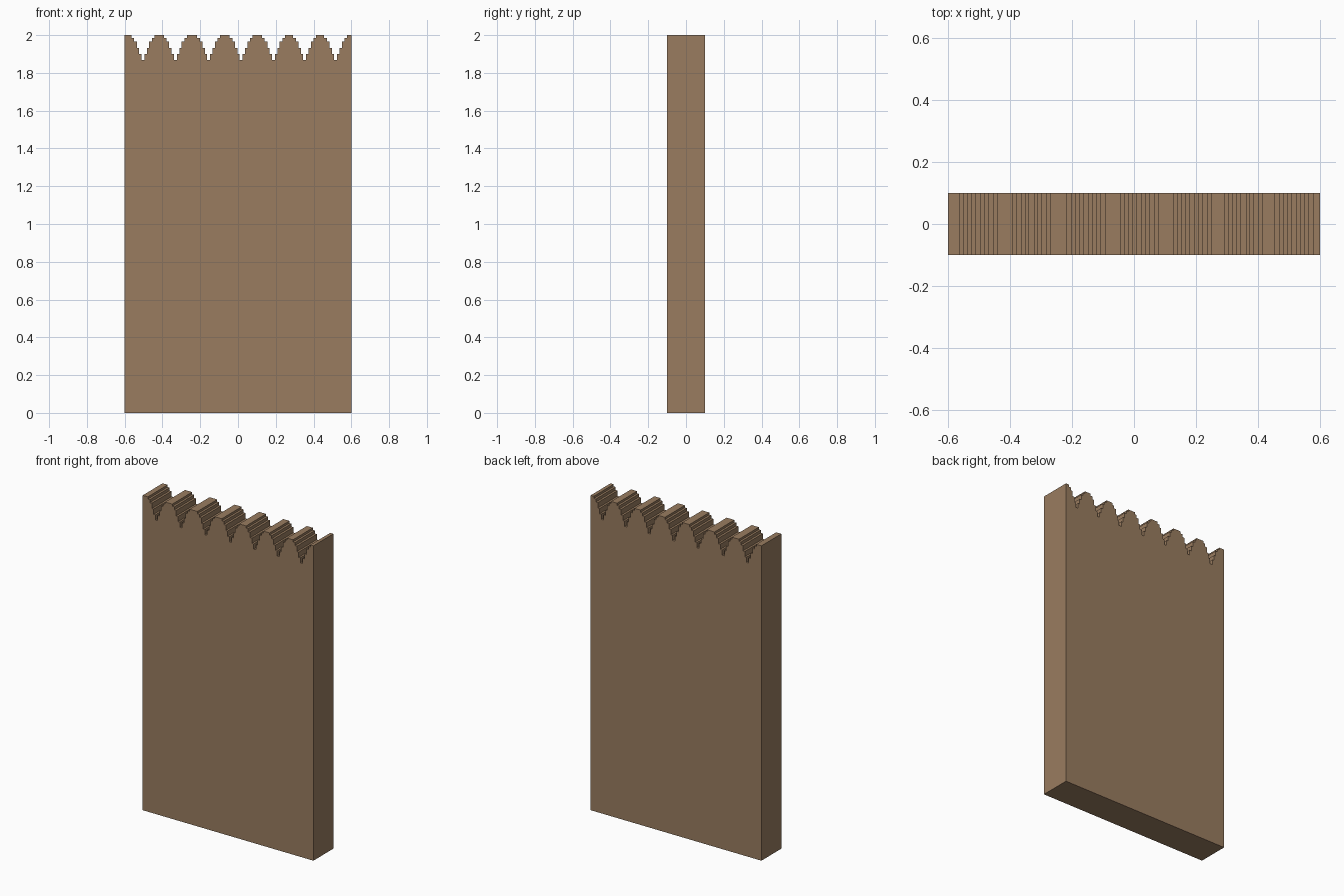
import bpy
import bmesh

if "Cube" in bpy.data.objects:
    bpy.data.objects.remove(bpy.data.objects["Cube"])

# Wood colour
wood = bpy.data.materials.new("brown wood")
wood.diffuse_color = (0.32, 0.203, 0.117, 1.0)
wood.use_nodes = True
wood.node_tree.nodes["Principled BSDF"].inputs["Base Color"].default_value = wood.diffuse_color

HALF_W, HALF_D, TOP = 0.6, 0.1, 2.0

# Centres of the stepped notches along the top edge
notches = [-0.503, -0.331, -0.155, 0.017, 0.188, 0.353, 0.517]
# Half-width of each notch step and the height of the step's floor
steps = [(0.008, 1.867), (0.020, 1.900), (0.033, 1.933),
         (0.047, 1.967), (0.061, 1.986)]


def notch_outline(cx):
    """Stair-stepped notch, from its left rim to its right rim."""
    left = []
    upper = TOP
    for half, floor in reversed(steps):
        left += [(-half, upper), (-half, floor)]
        upper = floor
    right = [(-x, z) for x, z in reversed(left)]
    return [(cx + x, z) for x, z in left + right]


# Panel outline: base, then the toothed top from left to right
outline = [(HALF_W, 0), (-HALF_W, 0), (-HALF_W, TOP)]
for cx in notches:
    outline += notch_outline(cx)
outline.append((HALF_W, TOP))

# Panel: extrude the outline front to back
bm = bmesh.new()
face = bm.faces.new([bm.verts.new((x, -HALF_D, z)) for x, z in outline])
result = bmesh.ops.extrude_face_region(bm, geom=[face], use_keep_orig=True)
moved = [v for v in result["geom"] if isinstance(v, bmesh.types.BMVert)]
bmesh.ops.translate(bm, verts=moved, vec=(0, 2 * HALF_D, 0))
bmesh.ops.recalc_face_normals(bm, faces=bm.faces)

mesh = bpy.data.meshes.new("notched_panel")
bm.to_mesh(mesh)
bm.free()
mesh.materials.append(wood)
panel = bpy.data.objects.new("notched_panel", mesh)
bpy.context.collection.objects.link(panel)
